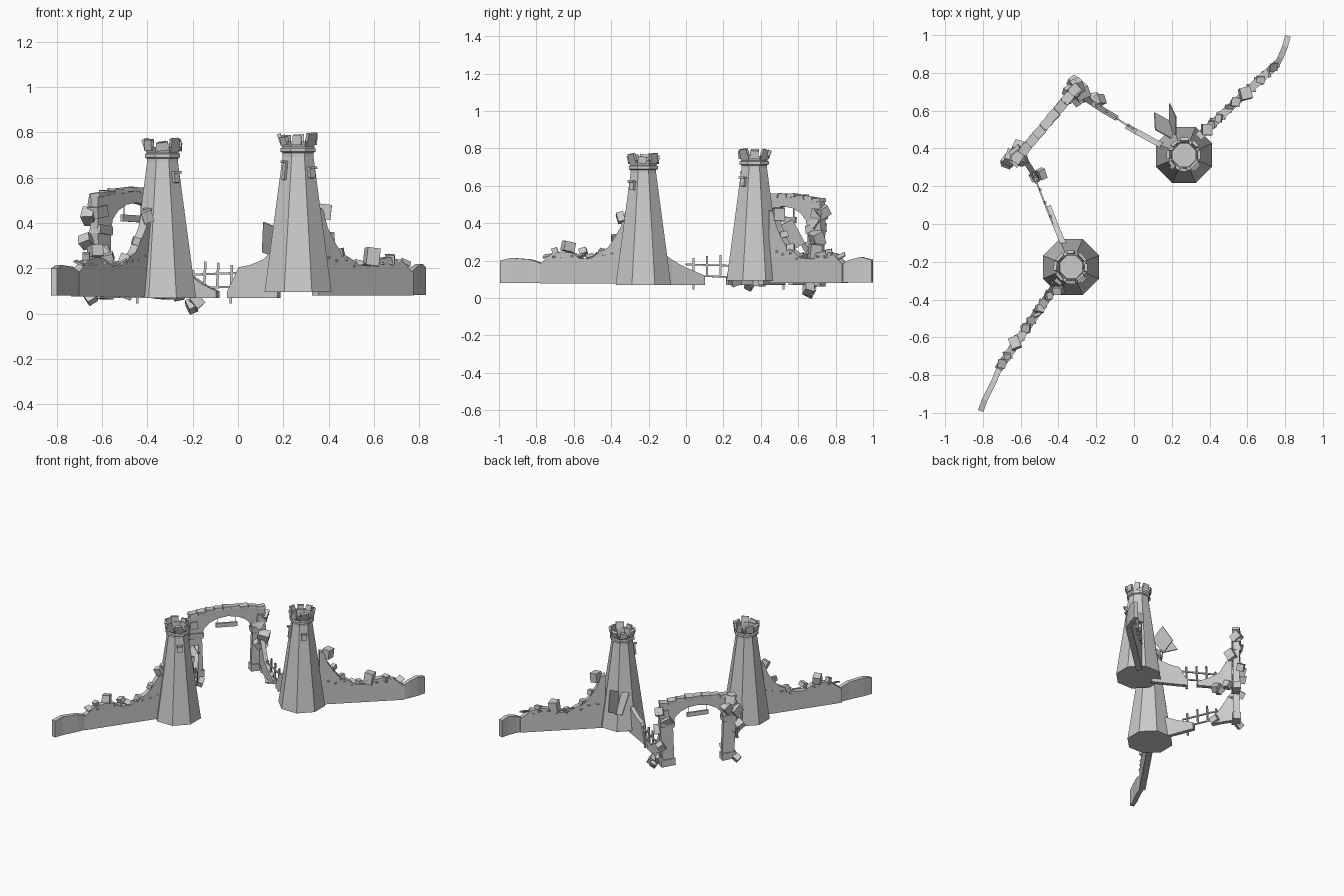
import bpy, bmesh, math, random
from mathutils import Vector, Matrix, Euler

random.seed(4)
cube = bpy.data.objects.get("Cube")
if cube:
    bpy.data.objects.remove(cube)

stone = bpy.data.materials.new("grey stone")
stone.use_nodes = True
GREY = (0.6, 0.6, 0.6, 1)
stone.diffuse_color = GREY
stone.node_tree.nodes["Principled BSDF"].inputs["Base Color"].default_value = GREY


def finish(name, bm):
    bmesh.ops.recalc_face_normals(bm, faces=bm.faces)
    mesh = bpy.data.meshes.new(name)
    bm.to_mesh(mesh)
    bm.free()
    mesh.materials.append(stone)
    obj = bpy.data.objects.new(name, mesh)
    bpy.context.collection.objects.link(obj)
    return obj


def add_box(bm, loc, size, rot=(0, 0, 0)):
    m = Matrix.LocRotScale(Vector(loc), Euler(rot), Vector(size))
    bmesh.ops.create_cube(bm, size=1, matrix=m)


def add_beam(bm, p, q, thick):
    p, q = Vector(p), Vector(q)
    rot = (q - p).to_track_quat('X', 'Z')
    m = Matrix.LocRotScale((p + q) / 2, rot, Vector(((q - p).length, thick, thick)))
    bmesh.ops.create_cube(bm, size=1, matrix=m)


# Tower: eight-sided lathe with collar, crown and window boxes
def tower(side, x, y, base, top, windows):
    bm = bmesh.new()
    profile = [(.148, base), (.068, top - .095), (.068, top - .08), (.078, top - .075),
               (.078, top - .06), (.070, top - .055), (.080, top - .03),
               (.063, top - .03), (.060, top - .08)]
    rings = []
    for apothem, z in profile:
        r = apothem / math.cos(math.pi / 8)
        rings.append([bm.verts.new((x + r * math.cos((k + .5) * math.pi / 4),
                                    y + r * math.sin((k + .5) * math.pi / 4), z)) for k in range(8)])
    for a, b in zip(rings, rings[1:]):
        for k in range(8):
            n = (k + 1) % 8
            bm.faces.new((a[k], a[n], b[n], b[k]))
    bm.faces.new(rings[0])
    bm.faces.new(rings[-1])
    finish(side + "_tower", bm)

    # Broken battlements lean outward around the rim
    bm = bmesh.new()
    for k in range(8):
        ang = k * math.pi / 4 + random.uniform(-.12, .12)
        h = random.uniform(.035, .055)
        add_box(bm, (x + .077 * math.cos(ang), y + .077 * math.sin(ang), top - .045 + h / 2),
                (.016, random.uniform(.035, .055), h), (random.uniform(-.2, .2), random.uniform(.05, .35), ang))
    finish(side + "_battlements", bm)

    bm = bmesh.new()
    for deg, z, w, h in windows:
        ang = math.radians(deg)
        r = .148 - .08 * (z - base) / (top - .095 - base) + .002
        add_box(bm, (x + r * math.cos(ang), y + r * math.sin(ang), z), (.024, w, h), (0, -.12, ang))
        add_box(bm, (x + (r + .006) * math.cos(ang), y + (r + .006) * math.sin(ang), z + h / 2),
                (.03, w * 1.2, .01), (0, -.12, ang))
    finish(side + "_tower_windows", bm)


tower("right", -.333, -.228, .07, .765, [(-45, .60, .032, .045)])
tower("left", .265, .365, .095, .79, [(-45, .62, .032, .045), (225, .63, .016, .08)])


# Wall: vertical slab following a path of (x, y, top height)
def wall(name, path, base, thick):
    bm = bmesh.new()
    rows = []
    for i, (x, y, z) in enumerate(path):
        a, b = Vector(path[max(i - 1, 0)][:2]), Vector(path[min(i + 1, len(path) - 1)][:2])
        d = (b - a).normalized() * thick / 2
        rows.append([bm.verts.new(c) for c in ((x - d.y, y + d.x, base), (x + d.y, y - d.x, base),
                                               (x + d.y, y - d.x, z), (x - d.y, y + d.x, z))])
    for r, s in zip(rows, rows[1:]):
        for k in range(4):
            n = (k + 1) % 4
            bm.faces.new((r[k], r[n], s[n], s[k]))
    bm.faces.new(rows[0])
    bm.faces.new(rows[-1])
    return finish(name, bm)


def on_line(a, b, steps):
    return [(a[0] + (b[0] - a[0]) * t, a[1] + (b[1] - a[1]) * t, z) for t, z in steps]


# Long crumbling walls running outward from the towers
crumble = [(0, .47), (.05, .46), (.1, .38), (.17, .32), (.24, .27), (.34, .245), (.42, .215),
           (.55, .21), (.64, .24), (.75, .25), (.88, .235), (1, .18)]
wall("right_outer_wall", on_line((-.39, -.29), (-.72, -.77), crumble), .077, .042)
wall("left_outer_wall", on_line((.34, .46), (.76, .85), crumble), .08, .042)
wall("right_wall_end", [(-.71, -.755, .18), (-.74, -.83, .207), (-.79, -.93, .215), (-.812, -.99, .2)], .08, .03)
wall("left_wall_end", [(.75, .835, .18), (.775, .88, .205), (.80, .94, .22), (.815, .995, .205)], .082, .03)

# Low walls between towers and gate
wall("left_inner_wall", [(.18, .40, .30), (.12, .43, .24), (.06, .463, .215), (.01, .49, .205), (-.04, .52, .10)], .07, .03)
wall("left_gate_wall", [(-.29, .69, .33), (-.25, .66, .25), (-.22, .64, .18), (-.15, .595, .13), (-.09, .56, .10)], .07, .03)
wall("right_inner_wall", [(-.36, -.13, .24), (-.385, -.08, .205), (-.41, -.02, .17), (-.455, .095, .12)], .07, .03)
wall("right_gate_wall", [(-.60, .37, .33), (-.565, .32, .25), (-.54, .28, .18), (-.51, .22, .11)], .07, .03)


# Fences bridging the gaps: two rails and uneven posts
def fence(name, a, b):
    bm = bmesh.new()
    a, b = Vector(a), Vector(b)
    for z in (.112, .172):
        add_beam(bm, (a.x, a.y, z), (b.x, b.y, z + .008), .009)
    for t, low, high in ((.08, .10, .19), (.32, .12, .23), (.58, .12, .225), (.85, .045, .215)):
        p = a.lerp(b, t)
        add_beam(bm, (p.x, p.y, low), (p.x + .006, p.y, high), .011)
    finish(name, bm)


fence("left_fence", (-.22, .64), (0, .50))
fence("right_fence", (-.535, .27), (-.43, .0))

# Gate: arched outline pushed to thickness, placed on the diagonal
gate_turn = math.atan2(.37, .31)
gate_place = Matrix.Translation((-.465, .53, 0)) @ Matrix.Rotation(gate_turn, 4, 'Z')
outline = [(-.245, .07), (-.265, .38), (-.262, .515), (-.15, .54), (0, .55), (.15, .54), (.262, .515),
           (.265, .38), (.245, .07), (.165, .07), (.175, .36)]
outline += [(.175 * math.cos(a), .37 + .12 * math.sin(a)) for a in [k * math.pi / 8 for k in range(1, 8)]]
outline += [(-.175, .36), (-.165, .07)]
bm = bmesh.new()
front = bm.faces.new([bm.verts.new((u, -.021, z)) for u, z in outline])
out = bmesh.ops.extrude_face_region(bm, geom=[front])
bmesh.ops.translate(bm, vec=(0, .042, 0), verts=[v for v in out["geom"] if isinstance(v, bmesh.types.BMVert)])
bmesh.ops.triangulate(bm, faces=[f for f in bm.faces if len(f.verts) > 4])
finish("gate_arch", bm).matrix_world = gate_place

# Capping stones along the arch and a hanging board below it
bm = bmesh.new()
for k in range(9):
    u = -.235 + k * .059
    add_box(bm, (u, 0, .548 - .45 * u * u), (.056, .05, .02),
            (random.uniform(-.12, .12), random.uniform(-.1, .1), random.uniform(-.12, .12)))
for side in (-1, 1):
    add_box(bm, (side * .24, 0, .45), (.07, .062, .05), (0, side * .15, 0))
    add_box(bm, (side * .215, 0, .37), (.10, .056, .04), (0, -side * .1, .1))
    add_box(bm, (side * .21, 0, .09), (.10, .055, .05), (0, .05, .1))
finish("gate_stones", bm).matrix_world = gate_place
bm = bmesh.new()
add_box(bm, (0, 0, .42), (.15, .014, .03), (0, .04, 0))
for u in (-.06, .06):
    add_beam(bm, (u, 0, .43), (u, 0, .48), .004)
finish("hanging_board", bm).matrix_world = gate_place


# Loose blocks, each placed by position and size with a random tilt
def rubble(name, blocks, tilt):
    bm = bmesh.new()
    for x, y, z, s in blocks:
        size = [s * random.uniform(.75, 1.1) for _ in range(3)]
        add_box(bm, (x, y, z), size, [random.uniform(-tilt, tilt) for _ in range(3)])
    finish(name, bm)


rubble("gate_blocks", [(-.655, .35, .43, .07), (-.62, .375, .50, .06), (-.61, .40, .45, .07), (-.67, .33, .32, .05),
                       (-.60, .34, .26, .06), (-.30, .73, .46, .06), (-.33, .70, .40, .07), (-.28, .70, .32, .07),
                       (-.32, .75, .22, .05), (-.30, .66, .27, .05)], .7)
rubble("fallen_blocks", [(-.205, .66, .035, .05), (-.185, .655, .05, .05), (-.49, .265, .09, .05),
                         (-.53, .25, .12, .04), (-.65, .34, .07, .045), (-.26, .68, .09, .05)], .6)
rubble("right_wall_blocks", [(-.40, -.35, .43, .05), (-.63, -.63, .275, .06), (-.67, -.70, .25, .04),
                             (-.57, -.55, .25, .04), (-.50, -.45, .24, .04), (-.45, -.38, .32, .04)], .4)
rubble("left_wall_blocks", [(.385, .50, .45, .07), (.59, .69, .25, .075), (.53, .64, .22, .035),
                            (.67, .765, .24, .04), (.45, .56, .27, .04), (.41, .525, .34, .04)], .25)

# Thin slabs leaning against the back of the left tower
bm = bmesh.new()
add_box(bm, (.155, .52, .32), (.11, .006, .16), (.5, .35, -.5))
add_box(bm, (.205, .55, .33), (.006, .12, .15), (.5, .2, .1))
finish("leaning_slabs", bm)

# Small splinters sticking out of the ruined wall tops
bm = bmesh.new()
for a, b in (((-.42, -.33), (-.70, -.74)), ((.38, .50), (.74, .83))):
    for k in range(10):
        p = Vector(a).lerp(Vector(b), k / 9)
        add_box(bm, (p.x, p.y, .225 + .1 * max(0, .3 - k / 9)), (.045, .045, .008),
                [random.uniform(-.5, .5) for _ in range(3)])
finish("wall_splinters", bm)
